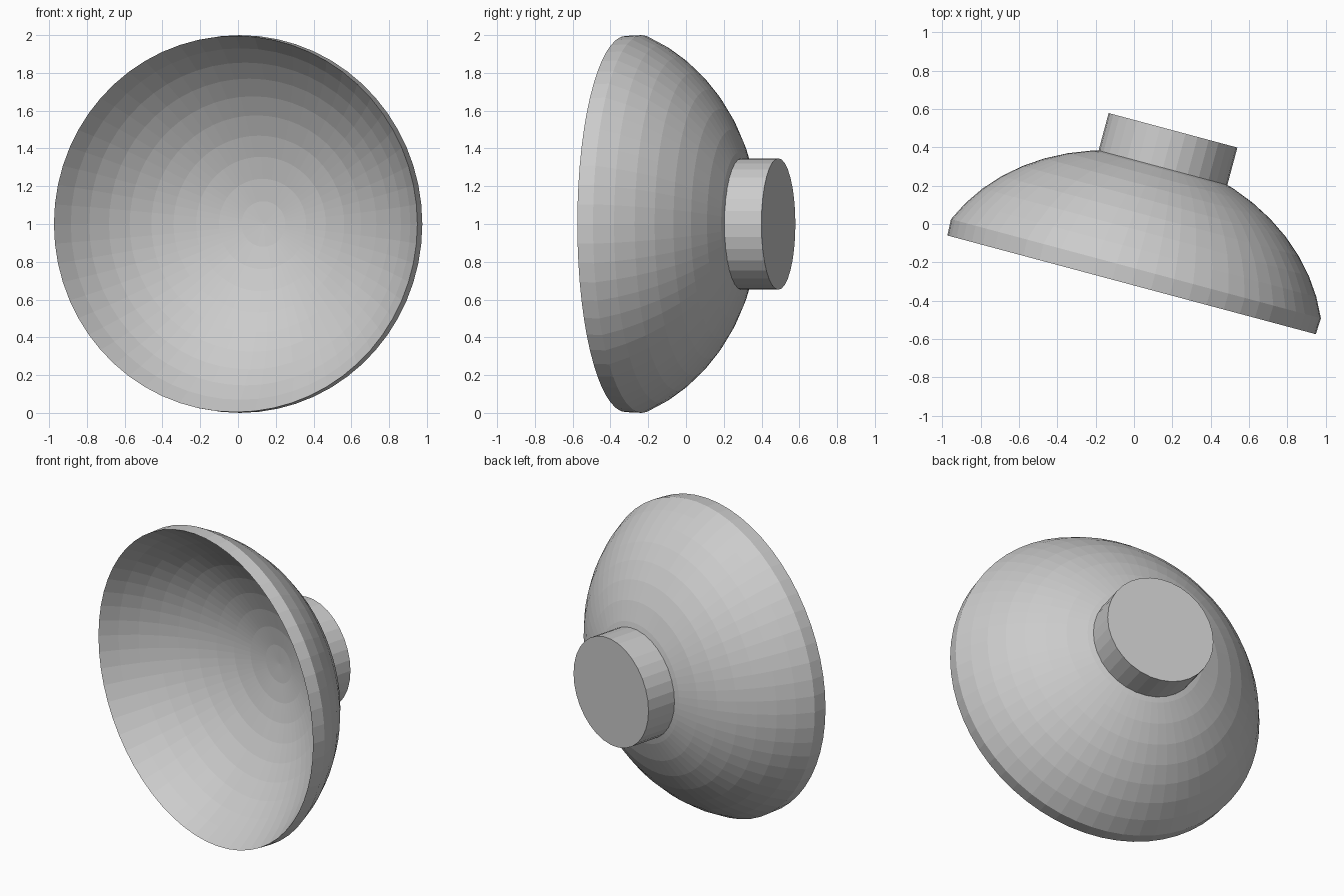
import bpy
import bmesh
from math import sin, cos, radians, pi
from mathutils import Matrix, Vector

cube = bpy.data.objects.get("Cube")
if cube:
    bpy.data.objects.remove(cube, do_unlink=True)

grey = bpy.data.materials.new("light_grey")
grey.use_nodes = True
colour = (0.6, 0.6, 0.6, 1)
grey.diffuse_color = colour
grey.node_tree.nodes["Principled BSDF"].inputs["Base Color"].default_value = colour

# The local z axis points out of the back of the dish, turned 15 degrees
PLACE = (Matrix.Translation((-0.0125, -0.3175, 1))
         @ Matrix.Rotation(radians(-15), 4, 'Z')
         @ Matrix.Rotation(radians(-90), 4, 'X'))


def lathe(name, profile, sides):
    """Turn (radius, height) points around the local z axis."""
    bm = bmesh.new()
    verts = [bm.verts.new((r, 0, h)) for r, h in profile]
    edges = [bm.edges.new(pair) for pair in zip(verts, verts[1:])]
    bmesh.ops.spin(bm, geom=verts + edges, cent=Vector(), axis=(0, 0, 1),
                   angle=2 * pi, steps=sides, use_merge=False)
    bmesh.ops.remove_doubles(bm, verts=bm.verts, dist=0.0005)
    bmesh.ops.recalc_face_normals(bm, faces=bm.faces)
    bm.transform(PLACE)
    mesh = bpy.data.meshes.new(name)
    bm.to_mesh(mesh)
    bm.free()
    mesh.materials.append(grey)
    obj = bpy.data.objects.new(name, mesh)
    bpy.context.collection.objects.link(obj)
    return obj


# Dish: hollow spherical inside, thin rim band, fuller outside
STEPS = 10
inside = [(1.15 * sin(a), 1.15 * (cos(a) - 0.5))
          for a in (radians(60) * i / STEPS for i in range(STEPS + 1))]
outside = [(1.064 * sin(a), 0.087 + 0.907 * (cos(a) - cos(radians(70))))
           for a in (radians(70) * i / STEPS for i in range(STEPS, -1, -1))]
lathe("dish", inside + outside, 60)

# Mount: short solid cylinder on the back
lathe("back_mount", [(0, 0.61), (0.348, 0.61), (0.348, 0.835), (0, 0.835)], 32)
